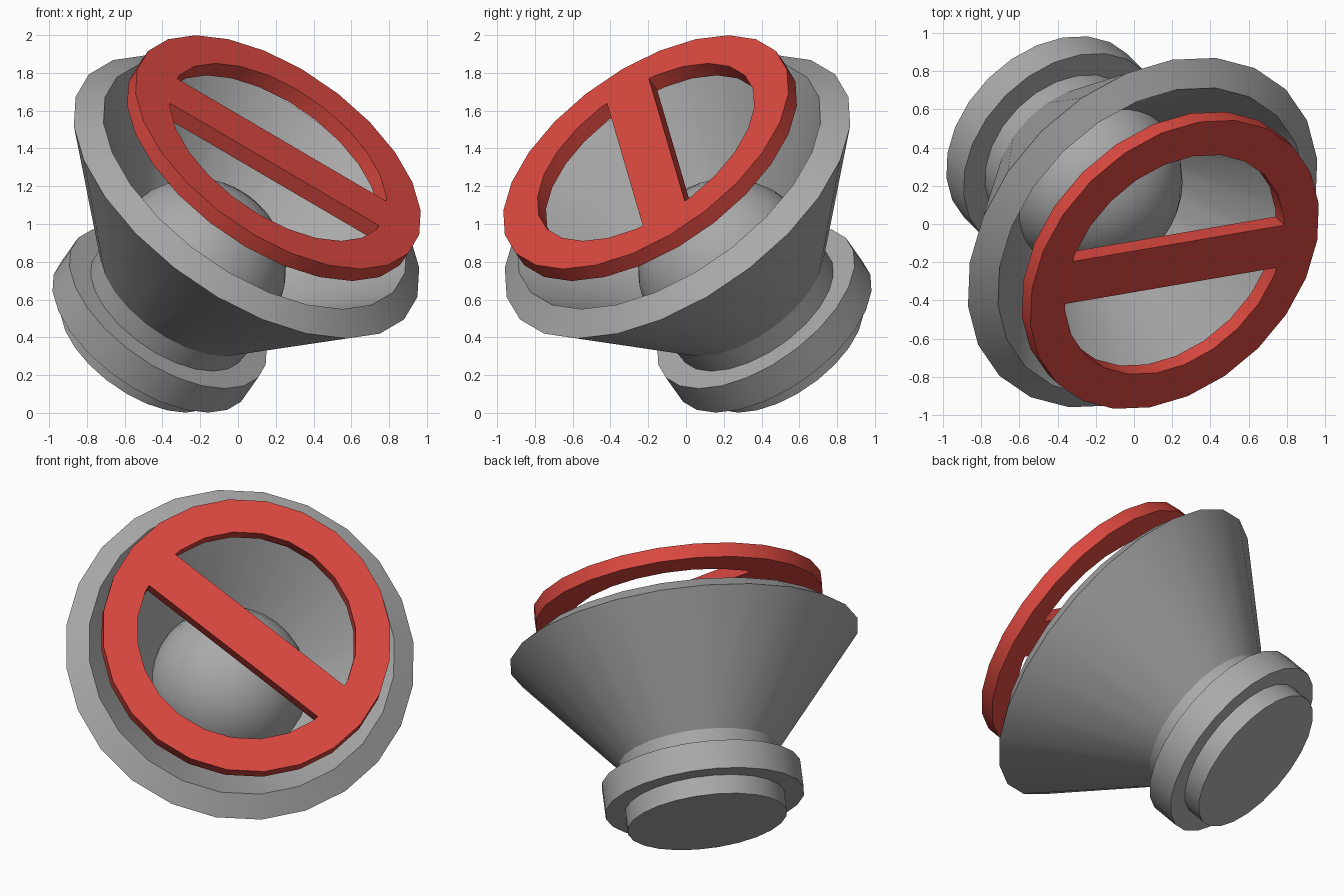
import bpy, bmesh, math
from mathutils import Matrix, Vector

if "Cube" in bpy.data.objects:
    bpy.data.objects.remove(bpy.data.objects["Cube"])

SEG = 24
# Tilted frame: local z is the axis of the horn (towards front right and up)
h = math.sqrt(0.5)
FRAME = Matrix(((h, -0.5, 0.5, 0), (h, 0.5, -0.5, 0), (0, h, h, 1.08), (0, 0, 0, 1)))


def material(name, rgb):
    m = bpy.data.materials.new(name)
    m.diffuse_color = (*rgb, 1)
    m.use_nodes = True
    m.node_tree.nodes["Principled BSDF"].inputs["Base Color"].default_value = m.diffuse_color
    return m


GREY = material("grey", (0.40, 0.40, 0.40))
RED = material("red", (0.70, 0.065, 0.05))


def finish(name, bm, mat):
    bmesh.ops.remove_doubles(bm, verts=bm.verts, dist=1e-5)
    bmesh.ops.recalc_face_normals(bm, faces=bm.faces)
    bm.transform(FRAME)
    me = bpy.data.meshes.new(name)
    bm.to_mesh(me)
    bm.free()
    me.materials.append(mat)
    ob = bpy.data.objects.new(name, me)
    bpy.context.collection.objects.link(ob)
    bpy.ops.object.select_all(action='DESELECT')
    bpy.context.view_layer.objects.active = ob
    ob.select_set(True)
    bpy.ops.object.shade_smooth_by_angle(angle=math.radians(30))
    return ob


def lathe(name, profile, mat, closed=False):
    """Turn (radius, height) points about the local z axis."""
    bm = bmesh.new()
    rings = []
    for r, z in profile:
        if r == 0:
            rings.append([bm.verts.new((0, 0, z))] * SEG)
        else:
            rings.append([bm.verts.new((r * math.cos(2 * math.pi * i / SEG),
                                        r * math.sin(2 * math.pi * i / SEG), z))
                          for i in range(SEG)])
    pairs = list(zip(rings, rings[1:]))
    if closed:
        pairs.append((rings[-1], rings[0]))
    for a, b in pairs:
        for i in range(SEG):
            j = (i + 1) % SEG
            bm.faces.new(list(dict.fromkeys((a[i], a[j], b[j], b[i]))))
    return finish(name, bm, mat)


# Speaker body: base plug, flange, neck, horn, bevelled lip and inner cone
lathe("horn_body", [(0, -1.04), (0.485, -1.04), (0.485, -0.92), (0.605, -0.92),
                    (0.605, -0.74), (0.475, -0.74), (0.485, -0.62), (1.06, 0.09),
                    (0.93, 0.18), (0.41, -0.46), (0, -0.46)], GREY)

# Dome in the middle of the horn
bm = bmesh.new()
bmesh.ops.create_uvsphere(bm, u_segments=32, v_segments=16, radius=0.48,
                          matrix=Matrix.Translation((0, 0, -0.45)))
finish("centre_ball", bm, GREY)

# Prohibition ring in front of the horn
S, T = 0.38, 0.09
lathe("mute_ring", [(0.875, S - T / 2), (0.875, S + T / 2),
                    (0.665, S + T / 2), (0.665, S - T / 2)], RED, closed=True)

# Diagonal bar across the ring
bm = bmesh.new()
bmesh.ops.create_cube(bm, size=1, matrix=Matrix.Translation((0, 0, S))
                      @ Matrix.Rotation(-math.pi / 4, 4, 'Z')
                      @ Matrix.Diagonal((1.33, 0.26, T, 1)))
finish("mute_bar", bm, RED)
